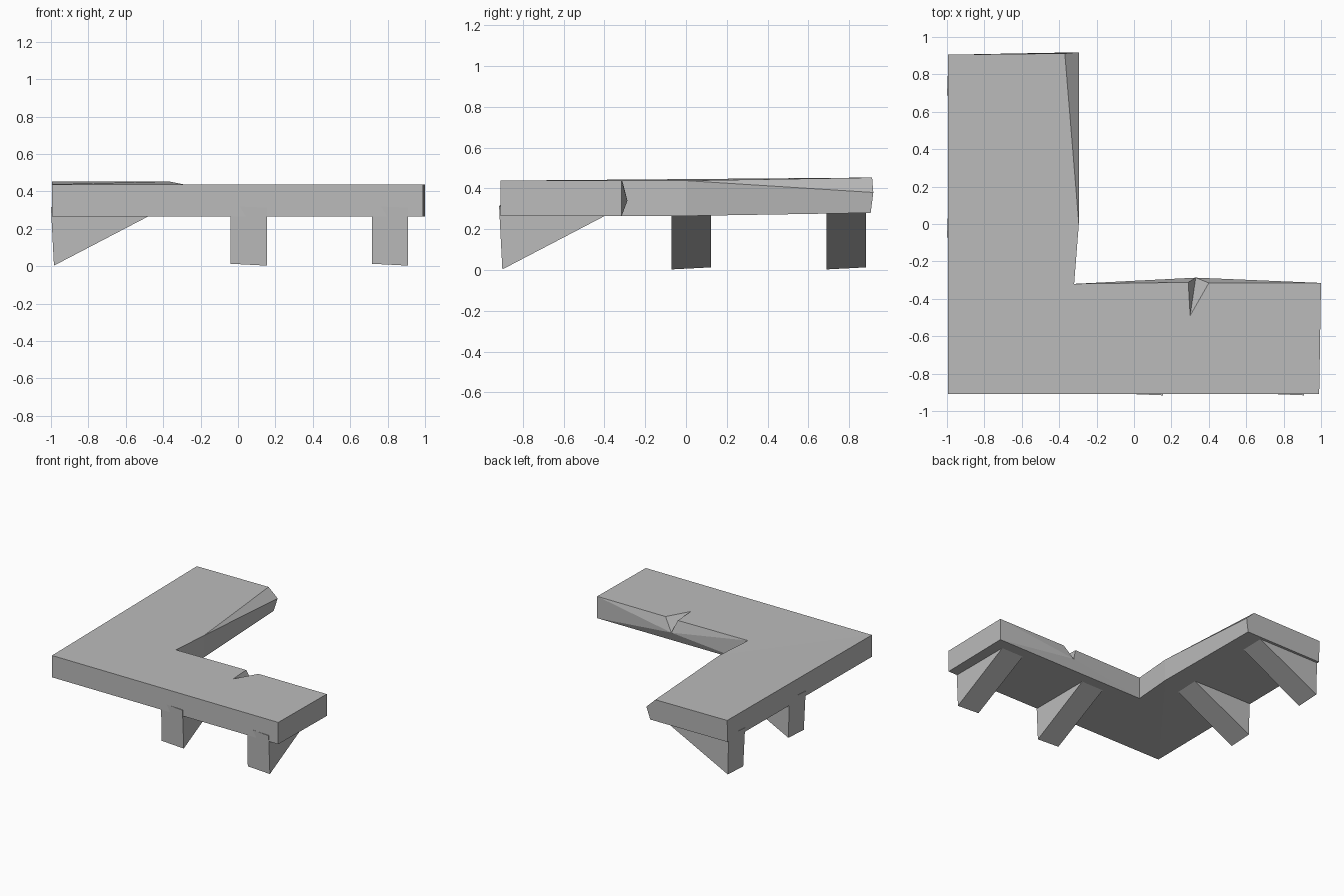
import bpy
import bmesh
from math import pi
from mathutils import Matrix

cube = bpy.data.objects.get("Cube")
if cube:
    bpy.data.objects.remove(cube, do_unlink=True)

stone = bpy.data.materials.new("plain_grey")
stone.use_nodes = True
grey = (0.5, 0.5, 0.5, 1)
stone.diffuse_color = grey
stone.node_tree.nodes["Principled BSDF"].inputs["Base Color"].default_value = grey


def build(name, points, faces, matrix=Matrix()):
    """Make an object from named corner points and faces listing those names."""
    bm = bmesh.new()
    corner = {key: bm.verts.new(matrix @ Matrix.Translation(p).translation)
              for key, p in points.items()}
    for face in faces:
        bm.faces.new([corner[key] for key in face.split()])
    bmesh.ops.recalc_face_normals(bm, faces=bm.faces)
    mesh = bpy.data.meshes.new(name)
    bm.to_mesh(mesh)
    bm.free()
    mesh.materials.append(stone)
    obj = bpy.data.objects.new(name, mesh)
    bpy.context.collection.objects.link(obj)
    return obj


# L-shaped ledge: outline corners, lower ones in small letters, upper in capitals
low, high = 0.265, 0.438
outline = {"a": (-0.995, -0.91), "b": (0.99, -0.91), "c": (1.0, -0.315),
           "d": (-0.32, -0.32), "e": (-0.295, 0.0)}
points = {}
for key, (x, y) in outline.items():
    points[key] = (x, y, low)
    points[key.upper()] = (x, y, high)

# Raised far end with a chamfered inner edge
points.update({"f": (-0.32, 0.905, 0.28), "M": (-0.295, 0.918, 0.38),
               "F": (-0.37, 0.912, 0.453),
               "g": (-0.995, 0.9, 0.28), "G": (-0.995, 0.905, 0.453)})

# Chip in the inner edge: two rim corners, its inner tip and its lowest point
points.update({"rim1": (0.4, -0.315, high), "rim2": (0.29, -0.312, high),
               "tip": (0.3, -0.49, high), "chip": (0.33, -0.287, 0.34)})

build("ledge", points, [
    "A B C rim1 tip rim2 D", "A D E", "A E F G",           # top
    "a b c d", "a d e", "a e f g",                         # underside
    "a b B A", "b c C B", "a g G A",                       # outer walls
    "g f M F G",                                           # far end
    "d e E D", "e f M E", "E M F",                         # inner wall of the long arm
    "c chip C", "C chip rim1", "c d chip", "d D chip", "D rim2 chip",
    "rim1 chip tip", "tip chip rim2",                      # chip facets
])


def bracket(name, along, reach, turn):
    """Wedge support, sharp at the foot and let slightly into the ledge wall."""
    half = 0.097
    wedge = {}
    for side, s in (("l", -1), ("r", 1)):
        x = along + s * half
        wedge["foot" + side] = (x, 0.012 - reach, 0.008 - 0.005 * s)
        wedge["top" + side] = (x, -reach - 0.004 * s, 0.317 - 0.004 * s)
        wedge["in" + side] = (x, 0.6 - reach, 0.31)
    build(name, wedge, ["footl topl inl", "footr inr topr", "footl footr topr topl",
                        "footl inl inr footr", "topl topr inr inl"],
          Matrix.Rotation(turn, 4, "Z"))


# Two brackets under the front wall, two under the right wall
for label, along in (("inner", 0.057), ("outer", 0.813)):
    bracket("front_bracket_" + label, along, 0.912, 0)
for label, along in (("inner", -0.025), ("outer", -0.785)):
    bracket("side_bracket_" + label, along, 0.996, -pi / 2)
